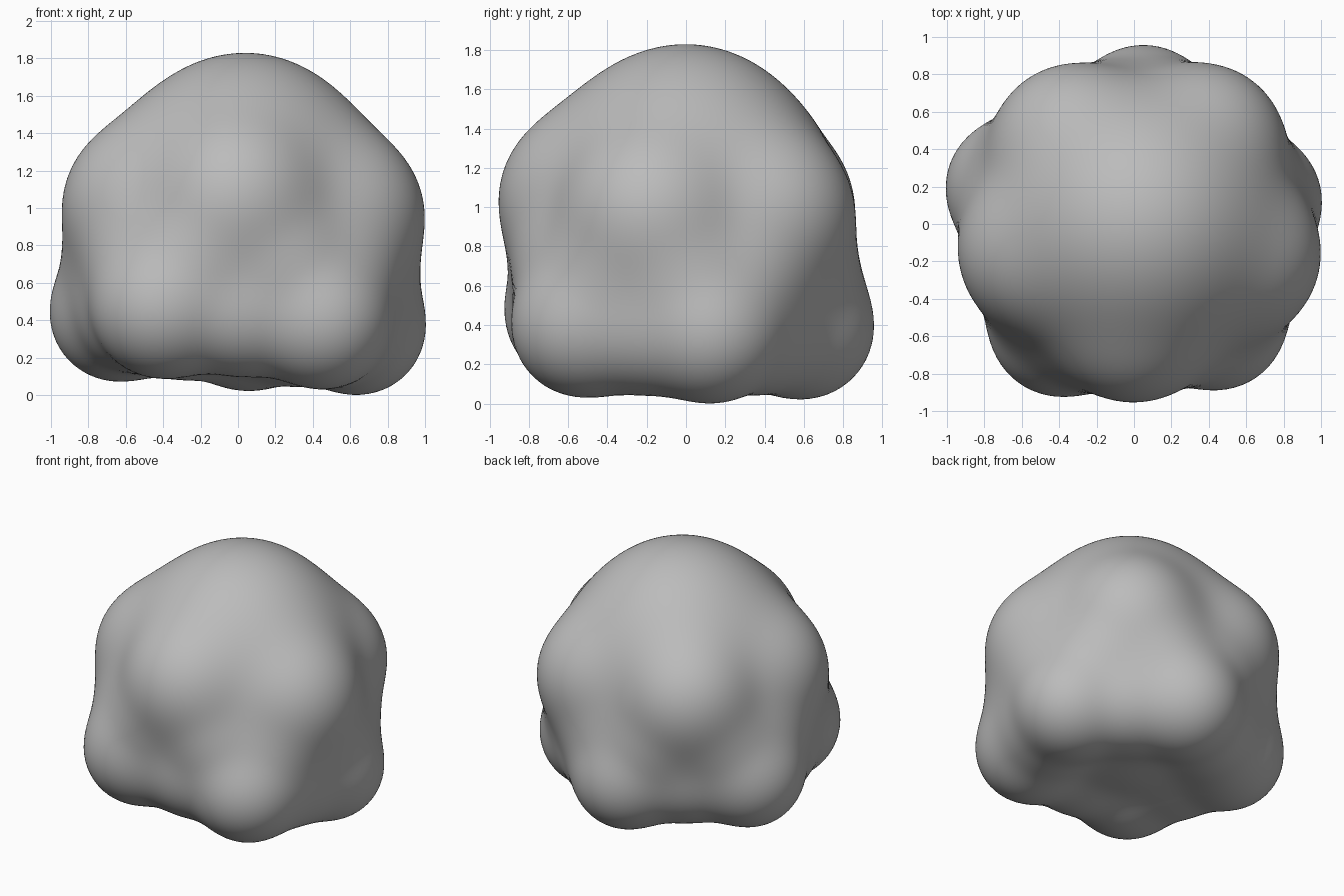
import bpy
from math import exp, log
from mathutils import Vector

old = bpy.data.objects.get("Cube")
if old:
    bpy.data.objects.remove(old, do_unlink=True)

# Plain grey material
grey = bpy.data.materials.new("grey")
grey.use_nodes = True
grey.diffuse_color = (0.5, 0.5, 0.5, 1)
grey.node_tree.nodes["Principled BSDF"].inputs["Base Color"].default_value = (0.5, 0.5, 0.5, 1)

BLEND = 14  # higher gives tighter valleys between lobes
CENTRE = Vector((0.02, 0, 0.85))


def ball(x, y, z, radius):
    return Vector((x, y, z)), radius


def bridge(a, b, fullness):
    """Ball halfway between two others, filling the valley there."""
    return (a[0] + b[0]) / 2, fullness * (a[1] + b[1]) / 2


# Main lobes, with both rings listed clockwise from the same side
core = ball(0.02, 0, 0.86, 0.75)
crown = ball(0.04, 0, 1.2, 0.62)
upper = [
    ball(-0.5, -0.15, 1.02, 0.425),
    ball(0, -0.52, 1.05, 0.42),
    ball(0.56, -0.17, 0.97, 0.425),
    ball(0.38, 0.43, 0.97, 0.41),
    ball(-0.33, 0.43, 1.0, 0.41),
]
lower = [
    ball(-0.65, 0.2, 0.43, 0.35),
    ball(-0.4, -0.55, 0.46, 0.365),
    ball(0.45, -0.53, 0.39, 0.35),
    ball(0.65, 0.13, 0.355, 0.345),
    ball(0.05, 0.6, 0.38, 0.35),
]
balls = [core, crown] + upper + lower

# Bridges between neighbouring lobes
for i in range(5):
    balls.append(bridge(crown, upper[i], 0.9))
    balls.append(bridge(lower[i], lower[i - 1], 0.86))
    balls.append(bridge(lower[i], upper[i], 0.82))
    balls.append(bridge(lower[i], upper[i - 1], 0.82))


def distance(p):
    """Smoothly blended distance to the balls."""
    return -log(sum(exp(BLEND * (r - (p - c).length)) for c, r in balls)) / BLEND


# Sphere shrunk along its rays onto the blended balls
bpy.ops.mesh.primitive_ico_sphere_add(subdivisions=6, radius=1)
body = bpy.context.object
body.name = "lumpy_body"
for v in body.data.vertices:
    ray = v.co.normalized()
    reach = 1.2
    for step in range(10):
        gap = distance(CENTRE + ray * reach)
        reach -= gap
        if abs(gap) < 0.001:
            break
    v.co = CENTRE + ray * reach

body.data.materials.append(grey)
bpy.ops.object.shade_smooth()
